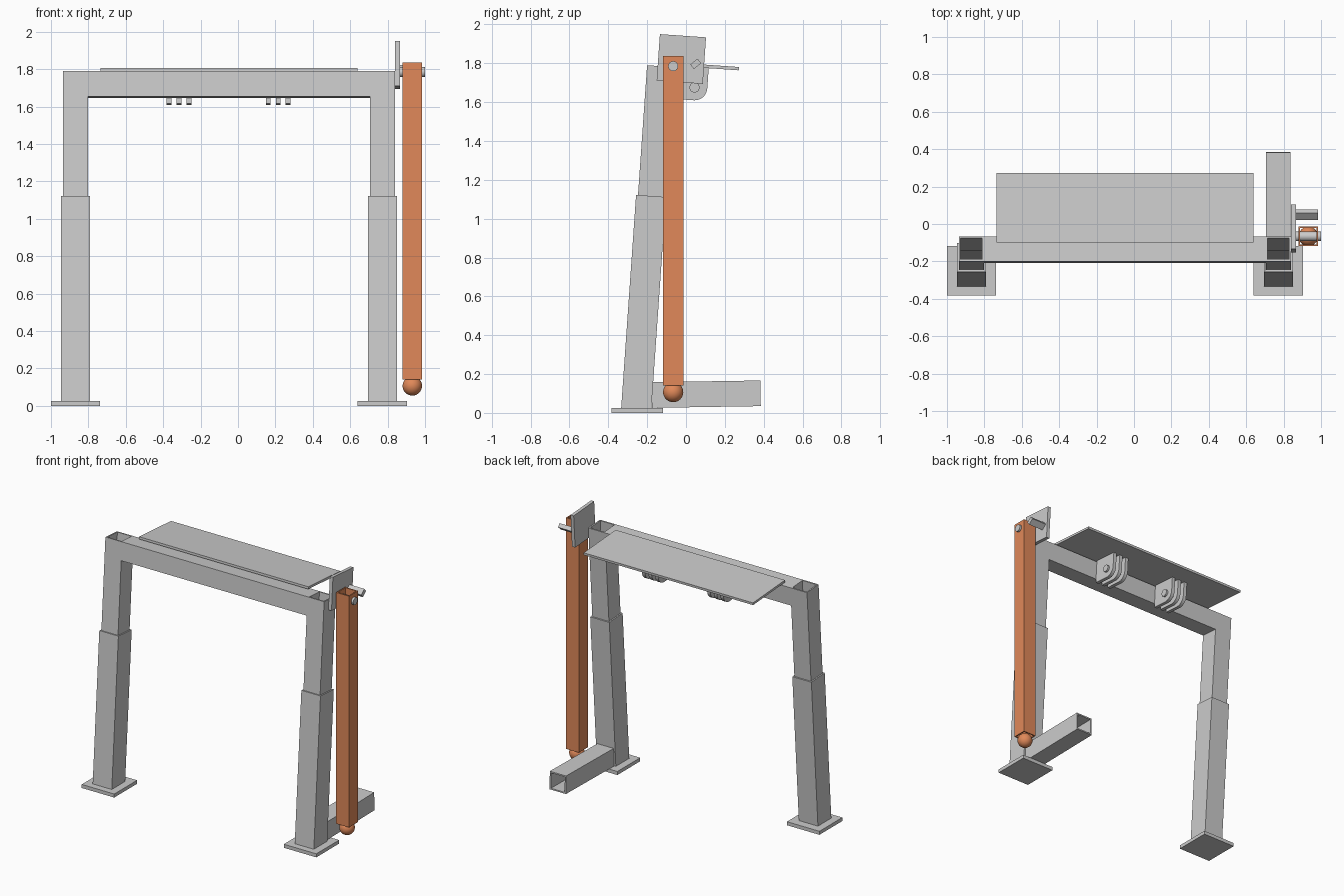
import bpy, bmesh, math
from mathutils import Matrix, Vector

if "Cube" in bpy.data.objects:
    bpy.data.objects.remove(bpy.data.objects["Cube"])

T = Matrix.Translation
R = lambda deg, axis: Matrix.Rotation(math.radians(deg), 4, axis)
# Frame leans back 4 degrees; local origin is the centre of the leg tops
LEAN = T((0, -0.133, 1.785)) @ R(-4, 'X')
LEGS = {"left": -0.869, "right": 0.772}

orange = bpy.data.materials.new("orange_paint")
orange.diffuse_color = (0.75, 0.25, 0.1, 1)
orange.use_nodes = True
orange.node_tree.nodes["Principled BSDF"].inputs["Base Color"].default_value = orange.diffuse_color


def finish(name, bm, m, mat=None, smooth=False):
    bm.transform(m)
    bmesh.ops.recalc_face_normals(bm, faces=bm.faces[:])
    me = bpy.data.meshes.new(name)
    bm.to_mesh(me)
    bm.free()
    ob = bpy.data.objects.new(name, me)
    bpy.context.collection.objects.link(ob)
    if mat:
        me.materials.append(mat)
    if smooth:
        bpy.ops.object.select_all(action='DESELECT')
        ob.select_set(True)
        bpy.context.view_layer.objects.active = ob
        bpy.ops.object.shade_smooth_by_angle(angle=math.radians(35))
    return ob


def box(name, lo, hi, m=Matrix()):
    lo, hi = Vector(lo), Vector(hi)
    bm = bmesh.new()
    bmesh.ops.create_cube(bm, size=1)
    return finish(name, bm, m @ T((lo + hi) / 2) @ Matrix.Diagonal((*(hi - lo), 1)))


def tube(name, width, wall, z0, z1, m, mat=None):
    """Open square tube along local z."""
    bm = bmesh.new()
    loops = []
    for h, z in ((width / 2, z0), (width / 2, z1),
                 (width / 2 - wall, z1), (width / 2 - wall, z0)):
        loops.append([bm.verts.new((sx * h, sy * h, z))
                      for sx, sy in ((-1, -1), (1, -1), (1, 1), (-1, 1))])
    for i in range(4):
        a, b = loops[i], loops[(i + 1) % 4]
        for k in range(4):
            n = (k + 1) % 4
            bm.faces.new((a[k], a[n], b[n], b[k]))
    return finish(name, bm, m, mat)


def rod(name, radius, x0, x1, y, z, m=Matrix()):
    """Solid cylinder along x."""
    bm = bmesh.new()
    bmesh.ops.create_cone(bm, cap_ends=True, segments=24, radius1=radius,
                          radius2=radius, depth=x1 - x0)
    return finish(name, bm, m @ T(((x0 + x1) / 2, y, z)) @ R(90, 'Y'), smooth=True)


def profile_x(name, pts, x0, x1, m):
    """Extrude a (y, z) profile along x."""
    bm = bmesh.new()
    f = bm.faces.new([bm.verts.new((x0, y, z)) for y, z in pts])
    ext = bmesh.ops.extrude_face_region(bm, geom=[f])["geom"]
    bmesh.ops.translate(bm, vec=(x1 - x0, 0, 0),
                        verts=[v for v in ext if isinstance(v, bmesh.types.BMVert)])
    return finish(name, bm, m, smooth=True)


# Telescoping legs and base plates
for side, x in LEGS.items():
    m = LEAN @ T((x, 0, 0))
    tube(side + "_upper_leg", 0.135, 0.01, -0.95, 0, m)
    tube(side + "_lower_leg", 0.155, 0.0098, -1.77, -0.67, m)
    box(side + "_base_plate", (x - 0.132, -0.383, 0), (x + 0.132, -0.118, 0.026))

# Cross beam and shelf
tube("cross_beam", 0.135, 0.01, -0.802, 0.705, LEAN @ T((0, 0, -0.0675)) @ R(90, 'Y'))
box("shelf", (-0.735, 0.033, 0.007), (0.64, 0.405, 0.024), LEAN)

# Two bracket groups under the shelf, three round-cornered plates each on an axle
AY, AZ, AR = 0.184, -0.097, 0.066
arc = [(AY + AR * math.cos(t), AZ + AR * math.sin(t))
       for t in (-math.pi / 2 * i / 10 for i in range(11))]
plate = [(0.0675, 0.007), (AY + AR, 0.007)] + arc + [(0.0675, AZ - AR)]
for side, x in (("left", -0.315), ("right", 0.215)):
    for i in (-1, 0, 1):
        c = x + i * 0.053
        profile_x(f"{side}_bracket_plate_{i + 2}", plate, c - 0.013, c + 0.013, LEAN)
    rod(side + "_bracket_axle", 0.026, x - 0.08, x + 0.08, AY, AZ, LEAN)

# Rear foot tube, tipped up slightly
tube("foot_tube", 0.132, 0.01, 0, 0.56,
     T((LEGS["right"], -0.176, 0.092)) @ R(0.9, 'X') @ R(-90, 'X'))

# Hinge plate, pivot pin and stop block
box("hinge_plate", (0.84, -0.119, -0.12), (0.865, 0.119, 0.12),
    T((0, -0.024, 1.822)) @ R(-4, 'X'))
rod("pivot_pin", 0.026, 0.865, 1.0, -0.066, 1.785)
box("stop_block", (0.865, -0.024, -0.015), (0.985, 0.024, 0.015),
    T((0, 0.05, 1.797)) @ R(40, 'X'))

# Hanging arm with ball end
tube("swing_arm", 0.105, 0.009, 0.14, 1.837, T((0.932, -0.066, 0)), orange)
bm = bmesh.new()
bmesh.ops.create_uvsphere(bm, u_segments=32, v_segments=16, radius=0.052)
finish("arm_ball", bm, T((0.932, -0.066, 0.107)), orange, smooth=True)
